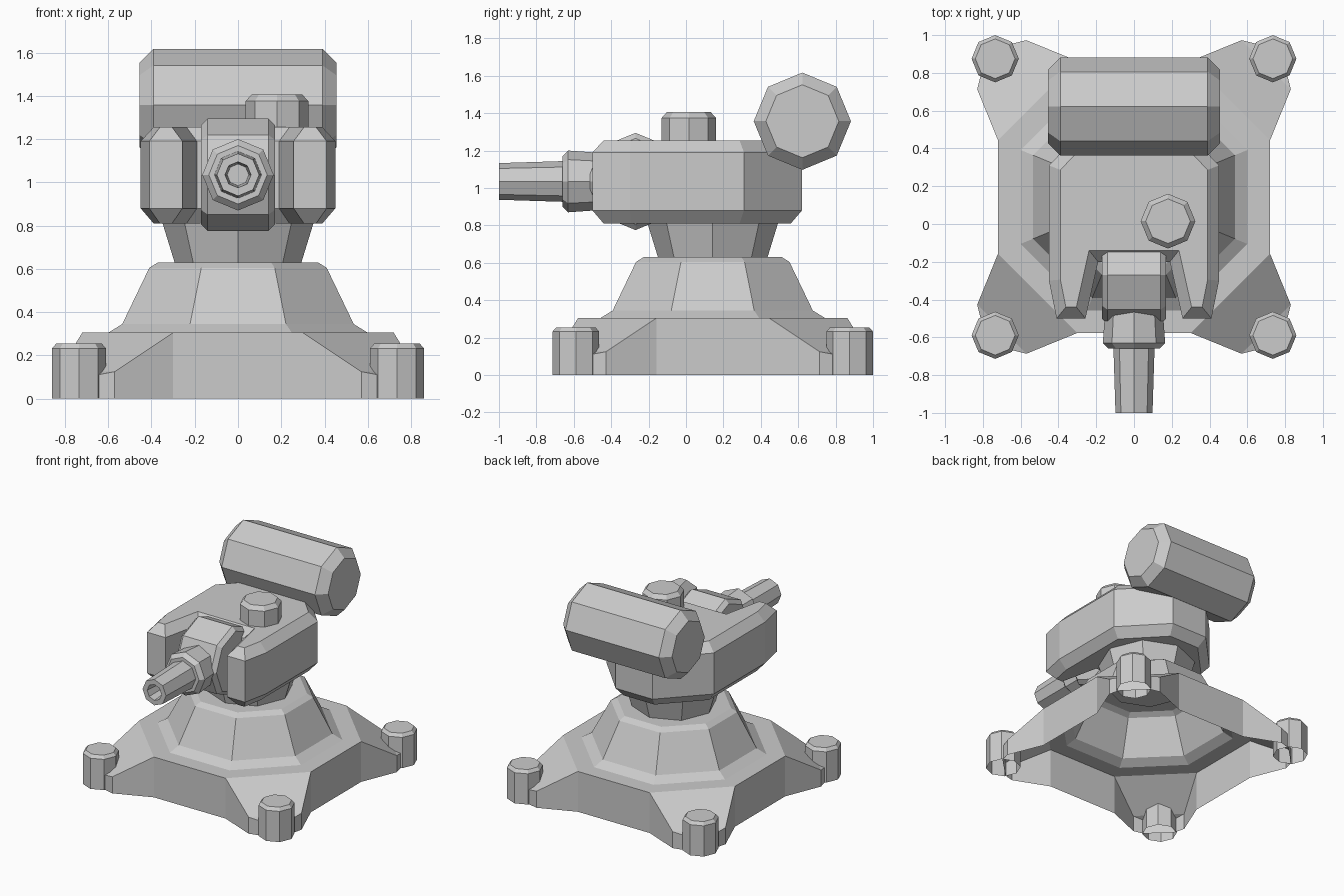
import bpy, bmesh
from math import cos, sin, pi
from mathutils import Matrix, Vector

if "Cube" in bpy.data.objects:
    bpy.data.objects.remove(bpy.data.objects["Cube"])

YC = 0.143  # centre of the base and neck in y


def loft(name, rings, cap_start=True, cap_end=True, extra=()):
    """Bridge equal-length point rings; extra = faces as lists of (ring, index)."""
    bm = bmesh.new()
    vs = [[bm.verts.new(p) for p in ring] for ring in rings]
    n = len(rings[0])
    for a, b in zip(vs, vs[1:]):
        for i in range(n):
            j = (i + 1) % n
            bm.faces.new((a[i], a[j], b[j], b[i]))
    if cap_start:
        bm.faces.new(vs[0][::-1])
    if cap_end:
        bm.faces.new(vs[-1])
    return finish(name, bm)


def finish(name, bm):
    bmesh.ops.remove_doubles(bm, verts=bm.verts, dist=1e-5)
    bmesh.ops.recalc_face_normals(bm, faces=bm.faces)
    me = bpy.data.meshes.new(name)
    bm.to_mesh(me)
    bm.free()
    ob = bpy.data.objects.new(name, me)
    bpy.context.collection.objects.link(ob)
    return ob


def octagon(r, phase=0.0):
    return [(r * cos(phase + k * pi / 4), r * sin(phase + k * pi / 4)) for k in range(8)]


def turned(name, profile, centre, axis='Z', cap_start=True):
    """Eight-sided turned part from (radius, height) pairs along an axis."""
    rot = {'Z': Matrix.Identity(3),
           'X': Matrix.Rotation(pi / 2, 3, 'Y'),
           'Y': Matrix.Rotation(-pi / 2, 3, 'X')}[axis]
    c = Vector(centre)
    rings = [[c + rot @ Vector((x, y, h)) for x, y in octagon(r)] for r, h in profile]
    return loft(name, rings, cap_start)


def inset(pts, d):
    """Offset a counter-clockwise outline inwards by d."""
    out = []
    for i, p in enumerate(pts):
        p = Vector(p)
        e1 = (p - Vector(pts[i - 1])).normalized()
        e2 = (Vector(pts[(i + 1) % len(pts)]) - p).normalized()
        n1, n2 = Vector((-e1.y, e1.x)), Vector((-e2.y, e2.x))
        out.append(p + (n1 + n2) * d / (1 + n1.dot(n2)))
    return out


# Base skirt with four sloping legs, open underneath
bm = bmesh.new()
leg = [(0.72, 0.30, 0.305), (0.83, 0.57, 0.125), (0.81, 0.65, 0.11),
       (0.65, 0.81, 0.11), (0.57, 0.83, 0.125), (0.30, 0.72, 0.305)]
top, low, ledge = [], [], []
for q in range(4):
    rot = Matrix.Rotation(q * pi / 2, 3, 'Z')
    t = [bm.verts.new(rot @ Vector(p) + Vector((0, YC, 0))) for p in leg]
    bm.faces.new((t[0], t[1], t[4], t[5]))
    bm.faces.new(t[1:5])
    top += t
    ledge += [t[0], t[5]]
low = [bm.verts.new((v.co.x, v.co.y, 0)) for v in top]
for i in range(24):
    j = (i + 1) % 24
    bm.faces.new((low[i], low[j], top[j], top[i]))
# Raised octagonal pedestal on the skirt
ring = ledge
for apothem, z in ((0.60, 0.305), (0.535, 0.345), (0.41, 0.605), (0.37, 0.63)):
    new = [bm.verts.new((x, y + YC, z)) for x, y in octagon(apothem / cos(pi / 8), pi / 8)]
    for i in range(8):
        j = (i + 1) % 8
        bm.faces.new((ring[i], ring[j], new[j], new[i]))
    ring = new
bm.faces.new(ring)
finish("base", bm)

# Feet, open underneath
for sx in (-1, 1):
    for sy in (-1, 1):
        turned("foot", [(0.125, 0), (0.125, 0.232), (0.105, 0.255)],
               (sx * 0.735, YC + sy * 0.732, 0), cap_start=False)

# Swivel neck
turned("neck", [(0.29, 0.62), (0.35, 0.815)], (0, YC, 0))

# Head with two front prongs and chamfered rims
half = [(0.19, -0.20), (0.257, -0.50), (0.41, -0.50), (0.45, -0.30), (0.45, 0.31), (0.155, 0.62)]
outline = half + [(-x, y) for x, y in reversed(half)]
rim = inset(outline, 0.06)
loft("head", [[(x, y, z) for x, y in pts] for pts, z in
              ((rim, 0.81), (outline, 0.88), (outline, 1.19), (rim, 1.255))])

# Pivot drum between the prongs
turned("pivot_drum", [(0.23, -0.17), (0.26, -0.14), (0.26, 0.14), (0.23, 0.17)],
       (0, -0.27, 1.035), 'X')

# Nozzle collar and hollow barrel
turned("collar", [(0.15, -0.42), (0.165, -0.63), (0.135, -0.66)], (0, 0, 1.035), 'Y')
turned("barrel", [(0.11, -0.62), (0.098, -1.0), (0.06, -1.0), (0.05, -0.86)],
       (0, 0, 1.035), 'Y')

# Top button
turned("top_button", [(0.145, 1.24), (0.145, 1.375), (0.118, 1.405)], (0.18, 0.015, 0))

# Rear tank lying across the head
turned("rear_tank", [(0.195, -0.455), (0.26, -0.39), (0.26, 0.39), (0.195, 0.455)],
       (0, 0.622, 1.357), 'X')
